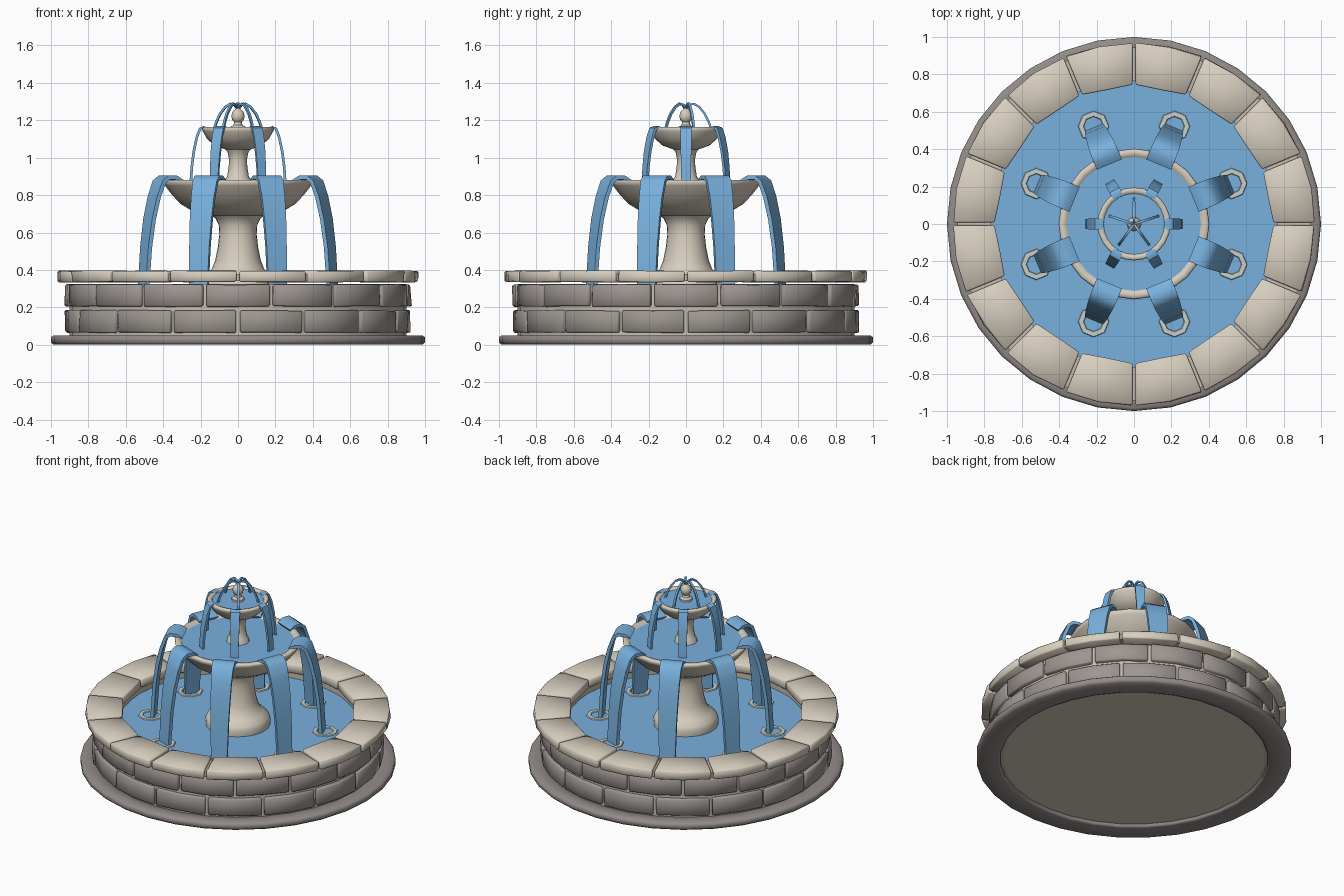
import bpy, bmesh, math, random
from mathutils import Vector

if "Cube" in bpy.data.objects:
    bpy.data.objects.remove(bpy.data.objects["Cube"])
random.seed(4)
TAU = math.tau


def material(name, rgb):
    m = bpy.data.materials.new(name)
    m.diffuse_color = (*rgb, 1)
    m.use_nodes = True
    m.node_tree.nodes["Principled BSDF"].inputs["Base Color"].default_value = m.diffuse_color
    return m


BEIGE = material("pale_stone", (0.68, 0.62, 0.52))
GREY = material("grey_brick", (0.34, 0.305, 0.285))
BASE = material("dark_base_stone", (0.29, 0.26, 0.25))
MORTAR = material("mortar", (0.56, 0.52, 0.44))
WATER = material("water", (0.19, 0.44, 0.73))
FOAM = material("foam", (0.58, 0.64, 0.60))


def finish(bm, name, mat, angle=35):
    bmesh.ops.remove_doubles(bm, verts=bm.verts, dist=1e-5)
    bmesh.ops.recalc_face_normals(bm, faces=bm.faces)
    me = bpy.data.meshes.new(name)
    bm.to_mesh(me)
    bm.free()
    me.materials.append(mat)
    me.polygons.foreach_set("use_smooth", [True] * len(me.polygons))
    if angle < 180:
        me.set_sharp_from_angle(angle=math.radians(angle))
    ob = bpy.data.objects.new(name, me)
    bpy.context.collection.objects.link(ob)
    return ob


def lathe(bm, profile, n, closed=False, centre=(0, 0)):
    """Revolve (r, z) points around a vertical axis."""
    rings = [[bm.verts.new((centre[0] + r * math.cos(TAU * i / n),
                            centre[1] + r * math.sin(TAU * i / n), z))
              for i in range(n)] if r > 0 else [bm.verts.new((*centre, z))] * n
             for r, z in profile]
    pairs = list(zip(rings, rings[1:])) + ([(rings[-1], rings[0])] if closed else [])
    for a, b in pairs:
        for i in range(n):
            j = (i + 1) % n
            bm.faces.new(list(dict.fromkeys((a[i], a[j], b[j], b[i]))))


def turned(name, mat, profile, n=24, closed=False, angle=35):
    bm = bmesh.new()
    lathe(bm, profile, n, closed)
    return finish(bm, name, mat, angle)


def disc(name, mat, r, z, n):
    bm = bmesh.new()
    bm.faces.new([bm.verts.new((r * math.cos(TAU * i / n), r * math.sin(TAU * i / n), z))
                  for i in range(n)])
    ob = finish(bm, name, mat)
    if ob.data.polygons[0].normal.z < 0:
        ob.data.flip_normals()


def stone_ring(name, mat, r0, r1, z0, z1, offset, gap, bevel, wobble):
    """Sixteen blocks with a straight inner face and slightly uneven corners."""
    bm = bmesh.new()
    for k in range(16):
        part = bmesh.new()
        a0, a1 = TAU * (k + offset) / 16, TAU * (k + 1 + offset) / 16
        cols = []
        for t in (0, 0.5, 1):
            col = []
            for r, z in ((r0, z0), (r1, z0), (r1, z1), (r0, z1)):
                g = gap / 2 / r
                a = (a0 + g) * (1 - t) + (a1 - g) * t
                rr = r + random.uniform(-wobble, wobble) if r == r1 else r
                if r == r0 and t == 0.5:
                    rr = r * math.cos(TAU / 32)
                zz = z + random.uniform(-wobble, wobble) * 0.5
                col.append(part.verts.new((rr * math.cos(a), rr * math.sin(a), zz)))
            cols.append(col)
        for p, q in zip(cols, cols[1:]):
            for i in range(4):
                j = (i + 1) % 4
                part.faces.new((p[i], p[j], q[j], q[i]))
        part.faces.new(cols[0])
        part.faces.new(cols[-1])
        bmesh.ops.recalc_face_normals(part, faces=part.faces)
        edges = [e for e in part.edges if e.calc_face_angle(0) > 0.6]
        bmesh.ops.bevel(part, geom=edges, offset=bevel, segments=1, affect='EDGES')
        tmp = bpy.data.meshes.new("tmp")
        part.to_mesh(tmp)
        part.free()
        bm.from_mesh(tmp)
        bpy.data.meshes.remove(tmp)
    return finish(bm, name, mat, 50)


def streams(name, count, start, path, thick):
    """Arched ribbons of water; path points are (r, z, width)."""
    bm = bmesh.new()
    for k in range(count):
        a = start + TAU * k / count
        out, side = Vector((math.cos(a), math.sin(a), 0)), Vector((-math.sin(a), math.cos(a), 0))
        rows = []
        for i, (r, z, w) in enumerate(path):
            p, q = path[max(i - 1, 0)], path[min(i + 1, len(path) - 1)]
            t = Vector((q[0] - p[0], q[1] - p[1])).normalized() * thick / 2
            n = out * -t.y + Vector((0, 0, t.x))
            c = out * r + Vector((0, 0, z))
            rows.append([bm.verts.new(c + n * u + side * w / 2 * v)
                         for u, v in ((1, -1), (1, 1), (-1, 1), (-1, -1))])
        for p, q in zip(rows, rows[1:]):
            for i in range(4):
                j = (i + 1) % 4
                bm.faces.new((p[i], p[j], q[j], q[i]))
        bm.faces.new(rows[0])
        bm.faces.new(rows[-1])
    return finish(bm, name, WATER, 45)


# Ground ring, floor and mortar cores
turned("base_ring", BASE, [(0.85, 0.006), (0.865, 0.0), (0.985, 0.0), (1.0, 0.012), (1.0, 0.04),
                           (0.985, 0.05), (0.85, 0.05)], 32, True, 180)
disc("basin_floor", BEIGE, 0.83, 0.018, 32)
turned("wall_mortar", MORTAR, [(0.765, 0.022), (0.902, 0.022), (0.902, 0.325), (0.765, 0.325)], 32, True)
turned("cap_mortar", MORTAR, [(0.765, 0.342), (0.945, 0.342), (0.945, 0.378), (0.765, 0.378)], 32, True)

# Two staggered brick courses and the coping stones
stone_ring("lower_bricks", GREY, 0.80, 0.925, 0.065, 0.183, 0, 0.02, 0.007, 0.005)
stone_ring("upper_bricks", GREY, 0.80, 0.925, 0.205, 0.322, 0.5, 0.02, 0.007, 0.005)
stone_ring("cap_stones", BEIGE, 0.745, 0.967, 0.335, 0.395, 0, 0.016, 0.007, 0.005)

# Pedestal, bowls, stem and finial
turned("pedestal", BEIGE, [(0.195, 0.04), (0.205, 0.29), (0.207, 0.325), (0.195, 0.352), (0.165, 0.38),
                           (0.14, 0.405), (0.122, 0.45), (0.108, 0.52), (0.10, 0.59), (0.103, 0.64),
                           (0.12, 0.675), (0.15, 0.70)], angle=60)
turned("lower_bowl", BEIGE, [(0, 0.685), (0.14, 0.69), (0.24, 0.712), (0.305, 0.752), (0.352, 0.80),
                             (0.39, 0.85), (0.403, 0.872), (0.395, 0.882), (0.365, 0.88),
                             (0.355, 0.86), (0, 0.84)], angle=180)
turned("upper_stem", BEIGE, [(0.075, 0.85), (0.07, 0.885), (0.058, 0.90), (0.05, 0.95), (0.048, 0.99),
                             (0.056, 1.03), (0.08, 1.06)], 16)
turned("upper_bowl", BEIGE, [(0, 1.04), (0.07, 1.045), (0.125, 1.065), (0.165, 1.10), (0.188, 1.14),
                             (0.195, 1.158), (0.188, 1.165), (0.168, 1.163), (0.162, 1.15),
                             (0, 1.13)], angle=180)
turned("finial", BEIGE, [(0.04, 1.14), (0.04, 1.165), (0.024, 1.175), (0.02, 1.19), (0.03, 1.20),
                         (0.036, 1.222), (0.03, 1.245), (0.016, 1.257), (0.01, 1.27), (0, 1.272)], 12)

# Water surfaces
disc("pool_water", WATER, 0.775, 0.287, 16)
disc("lower_bowl_water", WATER, 0.36, 0.865, 24)
disc("upper_bowl_water", WATER, 0.166, 1.152, 24)

# Falling water
streams("lower_streams", 8, TAU / 16,
        [(0.35, 0.872, 0.145), (0.385, 0.893, 0.145), (0.425, 0.895, 0.143), (0.455, 0.872, 0.14),
         (0.485, 0.79, 0.132), (0.512, 0.67, 0.125), (0.532, 0.52, 0.115), (0.548, 0.28, 0.105)], 0.022)
streams("upper_streams", 6, 0,
        [(0.165, 1.155, 0.055), (0.185, 1.162, 0.06), (0.203, 1.155, 0.06), (0.22, 1.11, 0.06),
         (0.237, 1.03, 0.057), (0.247, 0.95, 0.052), (0.253, 0.86, 0.05)], 0.014)
streams("top_jets", 5, TAU / 4,
        [(0.004, 1.262, 0.012), (0.02, 1.283, 0.013), (0.042, 1.288, 0.014), (0.07, 1.272, 0.014),
         (0.10, 1.235, 0.014), (0.122, 1.19, 0.013), (0.135, 1.15, 0.012)], 0.012)

# Foam rings where the streams land
bm = bmesh.new()
for k in range(8):
    a = TAU * (k + 0.5) / 8
    lathe(bm, [(0.050, 0.284), (0.085, 0.284), (0.080, 0.293), (0.055, 0.293)], 8, True,
          (0.565 * math.cos(a), 0.565 * math.sin(a)))
finish(bm, "foam_rings", FOAM)
